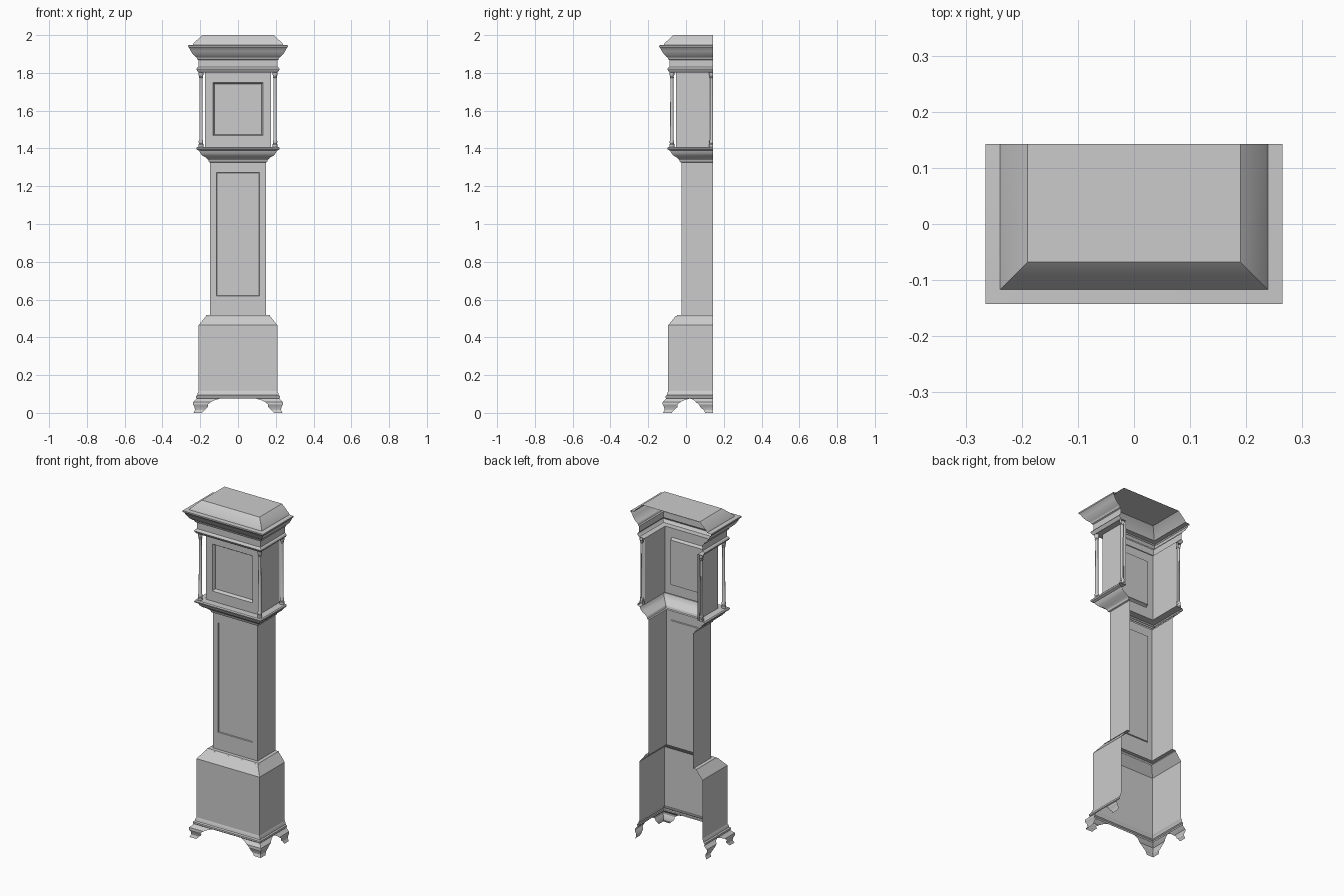
import bpy, bmesh, math

if "Cube" in bpy.data.objects:
    bpy.data.objects.remove(bpy.data.objects["Cube"])

BACK = 0.143   # open back plane
D = 0.122      # front y = D - half width


def finish(bm, name, smooth=True):
    me = bpy.data.meshes.new(name)
    bm.to_mesh(me)
    bm.free()
    ob = bpy.data.objects.new(name, me)
    bpy.context.collection.objects.link(ob)
    if smooth:
        bpy.context.view_layer.objects.active = ob
        ob.select_set(True)
        bpy.ops.object.shade_smooth_by_angle(angle=math.radians(25))
        ob.select_set(False)
    return ob


def ring(bm, hw, z, d):
    return [bm.verts.new(c) for c in ((-hw, BACK, z), (-hw, d - hw, z),
                                      (hw, d - hw, z), (hw, BACK, z))]


def shell(name, profile, d=D, cap=False, panel=None):
    """Sweep (half width, z) points, top to bottom, round three sides.
    panel = (z0, z1, [(half width inset, depth), ...]) replaces a lone front face."""
    bm = bmesh.new()
    rows = [ring(bm, w, z, d) for w, z in profile]
    for a, b in zip(rows, rows[1:]):
        for i in range(3):
            if panel and i == 1:
                continue
            bm.faces.new((a[i], b[i], b[i + 1], a[i + 1]))
    if cap:
        bm.faces.new(rows[0])
    if panel:
        hw, z0, z1, steps = panel
        y = d - profile[0][0]
        a, b = rows
        loop = [b[1], b[2], a[2], a[1]]
        for inset, depth in steps:
            w, lo, hi = hw - inset, z0 + inset, z1 - inset
            new = [bm.verts.new((x, y + depth, z)) for x, z in
                   ((-w, lo), (w, lo), (w, hi), (-w, hi))]
            for i in range(4):
                j = (i + 1) % 4
                bm.faces.new((loop[i], loop[j], new[j], new[i]))
            loop = new
        bm.faces.new(loop)
    return finish(bm, name)


# Roof and cornice
shell("roof", [(0.19, 2.0), (0.235, 1.957), (0.239, 1.948), (0.265, 1.946)], cap=True)
shell("cornice", [(0.265, 1.946), (0.265, 1.938), (0.258, 1.932), (0.25, 1.915),
                  (0.236, 1.895), (0.22, 1.882), (0.216, 1.872), (0.209, 1.868),
                  (0.209, 1.832), (0.216, 1.828), (0.221, 1.82), (0.216, 1.81),
                  (0.209, 1.803), (0.175, 1.803)])

# Hood walls with recessed dial door
shell("hood", [(0.175, 1.803), (0.175, 1.408)],
      panel=(0.132, 1.468, 1.748, [(0, 0), (0.004, 0.006), (0.007, 0.02)]))

# Moulding under the hood
shell("hood_moulding", [(0.175, 1.408), (0.216, 1.408), (0.221, 1.402), (0.219, 1.394),
                        (0.205, 1.388), (0.2, 1.375), (0.188, 1.362), (0.17, 1.352),
                        (0.158, 1.34), (0.154, 1.328), (0.147, 1.325)])

# Trunk with long door
shell("trunk", [(0.147, 1.325), (0.147, 0.518)],
      panel=(0.114, 0.62, 1.272, [(0, 0), (0.002, 0.006), (0.004, 0.006)]))

# Base shoulder, box and skirting
shell("base_shoulder", [(0.147, 0.518), (0.168, 0.518), (0.172, 0.512)])
shell("base", [(0.166, 0.513), (0.171, 0.511), (0.208, 0.464), (0.208, 0.115), (0.213, 0.105),
               (0.215, 0.095), (0.222, 0.09), (0.222, 0.08), (0.218, 0.076)], d=0.114)

# Bracket feet: outer half width and bracket length at each height
FOOT = [(0.218, 0.078, 0.13), (0.226, 0.068, 0.105), (0.237, 0.058, 0.095),
        (0.238, 0.045, 0.078), (0.23, 0.03, 0.07), (0.228, 0.015, 0.052), (0.235, 0.0, 0.045)]
for s, side in ((-1, "left"), (1, "right")):
    bm = bmesh.new()
    rows = []
    for w, z, n in FOOT:
        f = 0.114 - w
        pts = [(w - n, f), (w, f), (w, f + n)]
        rows.append([bm.verts.new((s * x, y, z)) for x, y in pts])
    for a, b in zip(rows, rows[1:]):
        for i in range(2):
            bm.faces.new((a[i], b[i], b[i + 1], a[i + 1])[::-s])
    finish(bm, "front_foot_" + side)
    bm = bmesh.new()
    rows = [[bm.verts.new((s * w, y, z)) for y in (BACK - n + 0.003, BACK)]
            for w, z, n in FOOT]
    for a, b in zip(rows, rows[1:]):
        bm.faces.new((a[0], b[0], b[1], a[1])[::-s])
    finish(bm, "back_foot_" + side)

# Hood columns, turned
COLUMN = [(0.013, 1.408), (0.013, 1.422), (0.01, 1.425), (0.012, 1.432), (0.012, 1.438),
          (0.009, 1.445), (0.008, 1.77), (0.011, 1.775), (0.009, 1.78), (0.013, 1.79),
          (0.013, 1.803)]
SIDES = 16
for s, side in ((-1, "left"), (1, "right")):
    for y, end in ((-0.075, "front"), (0.135, "back")):
        bm = bmesh.new()
        rows = []
        for r, z in COLUMN:
            rows.append([bm.verts.new((s * 0.196 + r * math.cos(2 * math.pi * i / SIDES),
                                       y + r * math.sin(2 * math.pi * i / SIDES), z))
                         for i in range(SIDES)])
        for a, b in zip(rows, rows[1:]):
            for i in range(SIDES):
                j = (i + 1) % SIDES
                bm.faces.new((a[i], a[j], b[j], b[i]))
        # trim the rear columns flush with the back
        bmesh.ops.bisect_plane(bm, geom=bm.verts[:] + bm.edges[:] + bm.faces[:],
                               plane_co=(0, BACK, 0), plane_no=(0, 1, 0), clear_outer=True)
        finish(bm, f"column_{end}_{side}")
